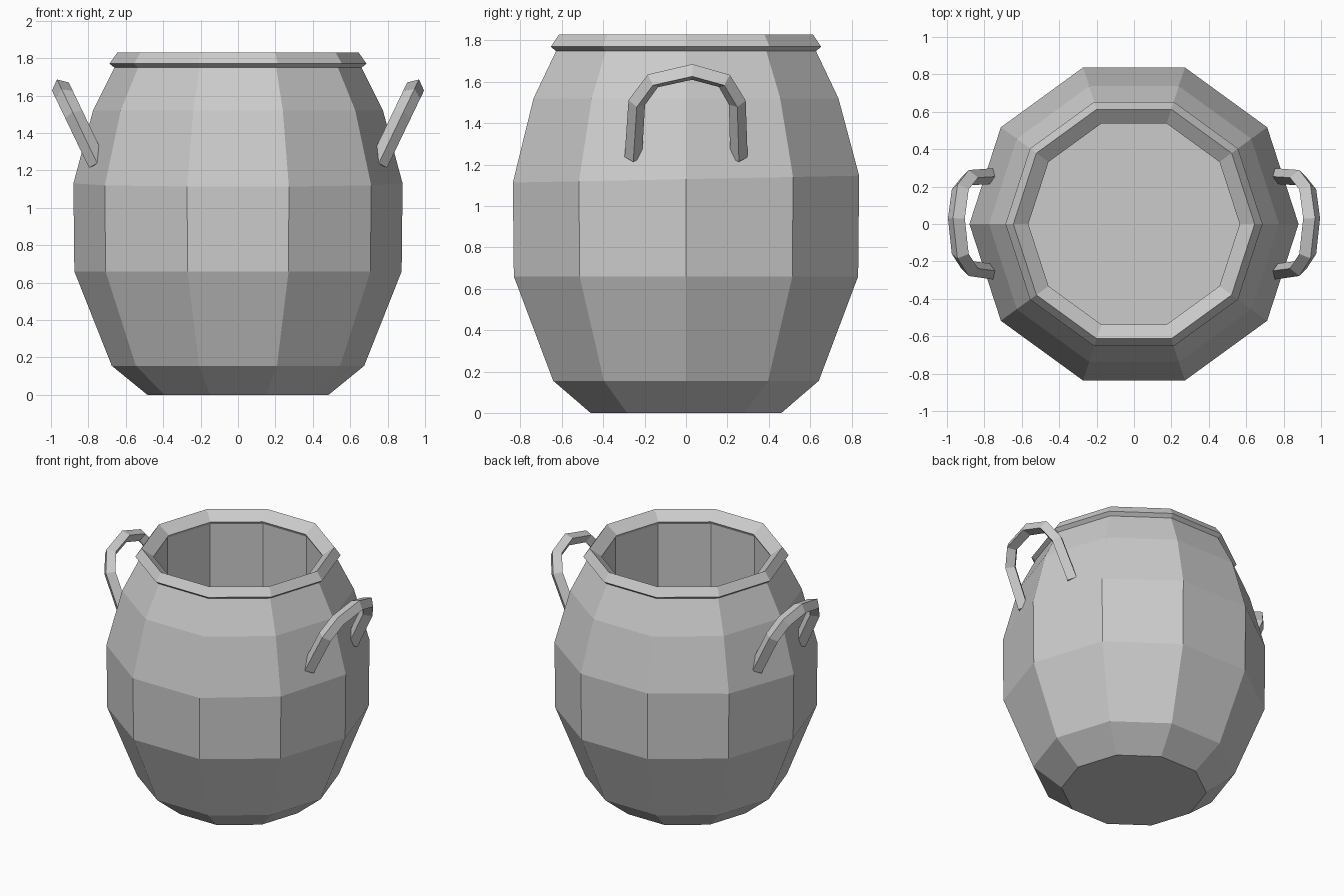
import bpy, bmesh
from math import cos, sin, pi
from mathutils import Vector

cube = bpy.data.objects.get("Cube")
if cube:
    bpy.data.objects.remove(cube)

SIDES = 10

clay = bpy.data.materials.new("grey_clay")
clay.use_nodes = True
colour = (0.6, 0.6, 0.6, 1)
clay.diffuse_color = colour
clay.node_tree.nodes["Principled BSDF"].inputs["Base Color"].default_value = colour


def finish(bm, name):
    """Turn a bmesh into a flat-shaded object."""
    bmesh.ops.recalc_face_normals(bm, faces=bm.faces)
    mesh = bpy.data.meshes.new(name)
    bm.to_mesh(mesh)
    bm.free()
    mesh.materials.append(clay)
    obj = bpy.data.objects.new(name, mesh)
    bpy.context.collection.objects.link(obj)
    return obj


def loft(rings, name, loop=False):
    """Join rings of points with quads; cap the ends unless looped."""
    bm = bmesh.new()
    rows = [[bm.verts.new(p) for p in ring] for ring in rings]
    pairs = list(zip(rows, rows[1:]))
    if loop:
        pairs.append((rows[-1], rows[0]))
    else:
        bm.faces.new(rows[0])
        bm.faces.new(rows[-1])
    for a, b in pairs:
        n = len(a)
        for i in range(n):
            j = (i + 1) % n
            bm.faces.new((a[i], a[j], b[j], b[i]))
    return finish(bm, name)


def ring(radius, z, tilt=0):
    """Ten-sided ring, raised towards the back by tilt."""
    points = []
    for i in range(SIDES):
        a = 2 * pi * i / SIDES
        y = radius * sin(a)
        points.append((radius * cos(a), y, z + tilt * y))
    return points


# Pot body: outer wall from the foot up, then the straight inner wall down
loft([ring(0.485, 0), ring(0.675, 0.155), ring(0.875, 0.66),
      ring(0.88, 1.13, 0.02), ring(0.775, 1.52), ring(0.655, 1.76),
      ring(0.575, 1.76), ring(0.57, 0.16)], "pot_body")

# Rim: faceted band around the mouth
loft([ring(0.65, 1.74), ring(0.687, 1.77), ring(0.645, 1.83),
      ring(0.565, 1.77), ring(0.585, 1.73)], "rim", loop=True)

# Handles: diamond section swept along an arch in a leaning plane
ARCH = [(-0.255, 1.235), (-0.238, 1.5), (-0.16, 1.605), (0.03, 1.648),
        (0.185, 1.605), (0.248, 1.5), (0.256, 1.235)]
LEAN = 0.48


def handle(side, name):
    path = [Vector((side * (0.953 + LEAN * (z - 1.655)), y, z)) for y, z in ARCH]
    normal = Vector((side, 0, -LEAN)).normalized()
    rings = []
    for i, p in enumerate(path):
        before = (p - path[max(i - 1, 0)]).normalized()
        after = (path[min(i + 1, len(path) - 1)] - p).normalized()
        across = (before + after).normalized().cross(normal)
        rings.append([p + normal * 0.05, p + across * 0.042,
                      p - normal * 0.05, p - across * 0.042])
    return loft(rings, name)


handle(1, "left_handle")
handle(-1, "right_handle")
